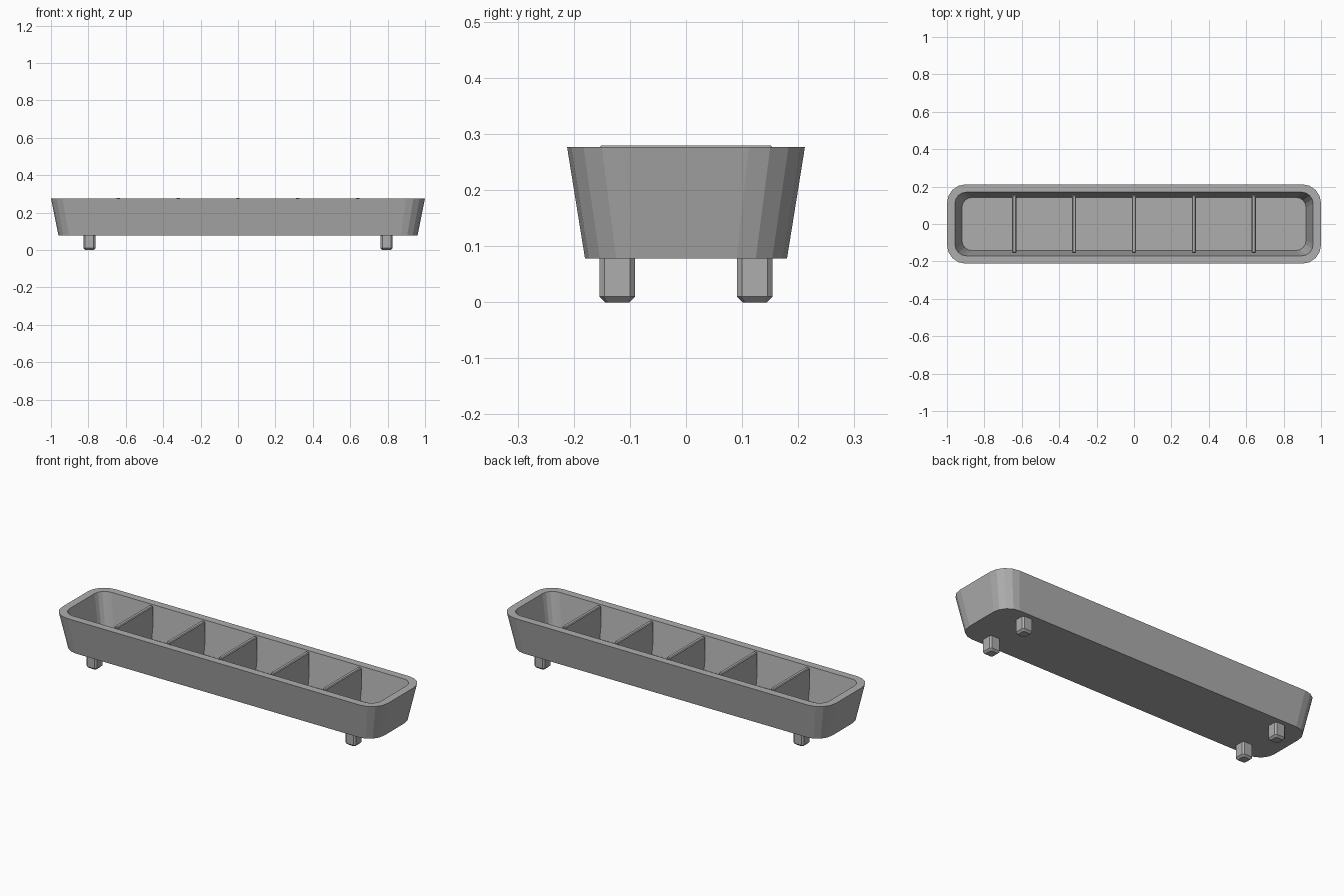
import bpy, bmesh, math

if "Cube" in bpy.data.objects:
    bpy.data.objects.remove(bpy.data.objects["Cube"])

grey = bpy.data.materials.new("concrete grey")
grey.diffuse_color = (0.42, 0.42, 0.42, 1)
grey.use_nodes = True
grey.node_tree.nodes["Principled BSDF"].inputs["Base Color"].default_value = grey.diffuse_color


def finish(name, bm):
    bmesh.ops.recalc_face_normals(bm, faces=bm.faces)
    mesh = bpy.data.meshes.new(name)
    bm.to_mesh(mesh)
    bm.free()
    mesh.materials.append(grey)
    obj = bpy.data.objects.new(name, mesh)
    bpy.context.collection.objects.link(obj)
    return obj


def rounded_ring(bm, hx, hy, r, z, seg=4):
    """Rounded rectangle of vertices with half sizes hx, hy."""
    ring = []
    for q, (sx, sy) in enumerate([(1, 1), (-1, 1), (-1, -1), (1, -1)]):
        for i in range(seg + 1):
            a = math.pi / 2 * (q + i / seg)
            ring.append(bm.verts.new((sx * (hx - r) + r * math.cos(a),
                                      sy * (hy - r) + r * math.sin(a), z)))
    return ring


def loft(name, sections, seg=4):
    """Closed body skinned through rounded rectangles (hx, hy, r, z)."""
    bm = bmesh.new()
    rings = [rounded_ring(bm, *s, seg) for s in sections]
    n = len(rings[0])
    for lo, hi in zip(rings, rings[1:]):
        for i in range(n):
            j = (i + 1) % n
            bm.faces.new((lo[i], lo[j], hi[j], hi[i]))
    bm.faces.new(rings[0])
    bm.faces.new(rings[-1])
    return finish(name, bm)


# Tapered trough: outside, over the rim, down to the inner floor
loft("trough", [(0.96, 0.18, 0.09, 0.078), (1.0, 0.212, 0.10, 0.277),
                (0.957, 0.17, 0.06, 0.277), (0.92, 0.142, 0.055, 0.10)])

# Thin upright dividers with chamfered edges
for k in range(5):
    x = -0.64 + 0.32 * k
    divider = loft("divider", [(0.011, 0.155, 0.004, 0.095),
                               (0.011, 0.155, 0.004, 0.275),
                               (0.007, 0.151, 0.003, 0.279)], seg=1)
    divider.location.x = x

# Square feet with chamfered sides and bottoms
for sx in (-1, 1):
    for sy in (-1, 1):
        foot = loft("foot", [(0.022, 0.022, 0.006, 0.0),
                             (0.032, 0.032, 0.009, 0.01),
                             (0.032, 0.032, 0.009, 0.085)], seg=1)
        foot.location = (sx * 0.795, sy * 0.1225, 0)
